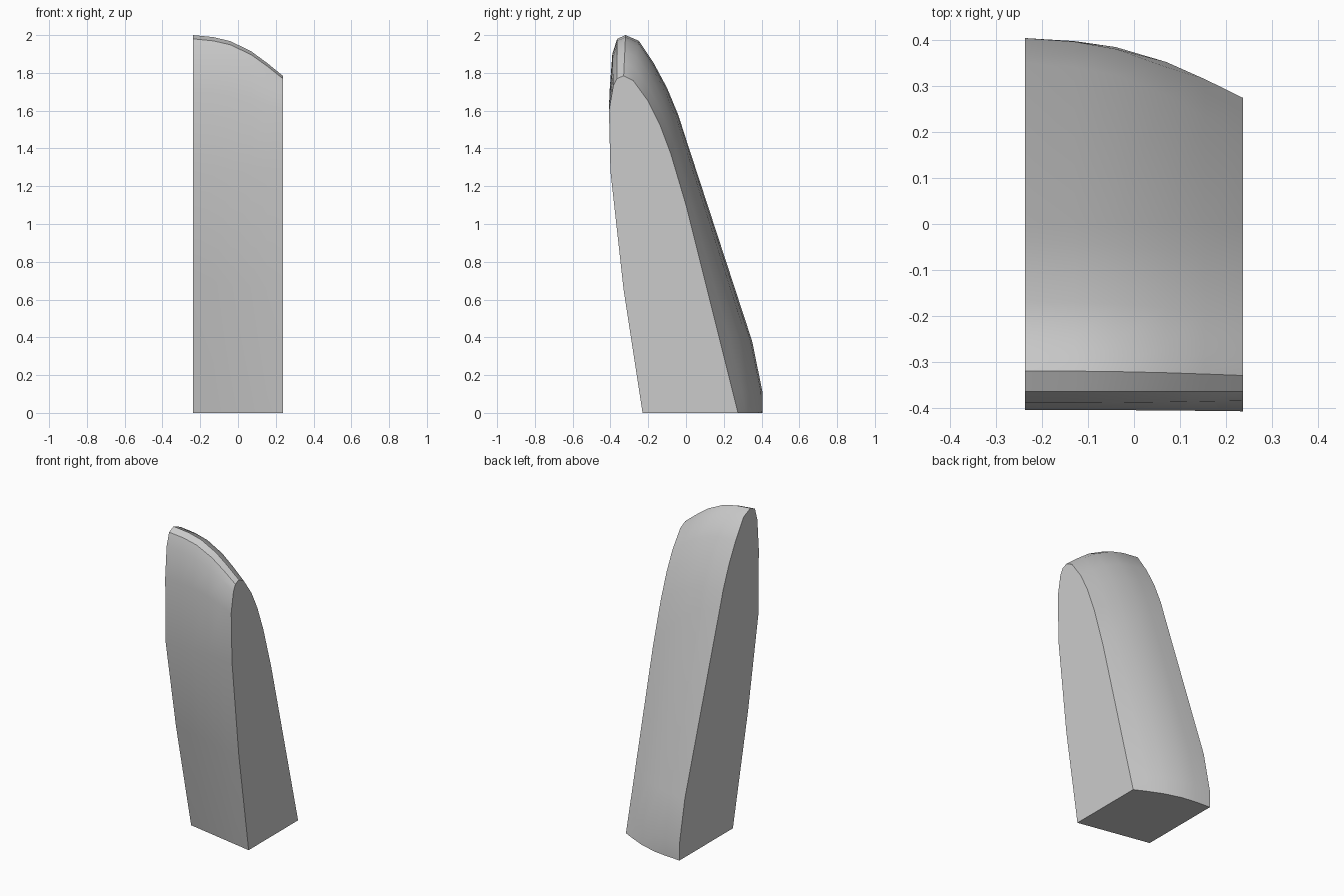
import bpy

if "Cube" in bpy.data.objects:
    bpy.data.objects.remove(bpy.data.objects["Cube"])

# Side profiles (y, z), from front foot over the crest to back foot
LEFT = [(-.14, 0), (-.295, .7), (-.40, 1.28), (-.405, 1.7), (-.39, 1.9),
        (-.365, 1.98), (-.32, 2.0), (-.25, 1.97), (-.17, 1.85), (-.1, 1.72),
        (-.04, 1.575), (0, 1.45), (.35, .38), (.405, .11), (.405, 0)]
RIGHT = [(-.23, 0), (-.33, .65), (-.40, 1.28), (-.408, 1.6), (-.385, 1.73),
         (-.365, 1.77), (-.33, 1.785), (-.28, 1.76), (-.2, 1.65), (-.14, 1.53),
         (-.08, 1.37), (0, 1.1), (.18, .38), (.2475, .11), (.275, 0)]
HALF = .237
# Cross stations: (x, blend towards the right profile for crest and back)
STATIONS = [(-HALF, 0), (-.13, .05), (-.04, .15), (.07, .40), (.155, .69), (HALF, 1)]
FRONT_POINTS = 3  # the front wall blends linearly

n = len(LEFT)
verts, faces = [], []
for x, curve in STATIONS:
    linear = (x + HALF) / (2 * HALF)
    for i, ((ya, za), (yb, zb)) in enumerate(zip(LEFT, RIGHT)):
        f = linear if i < FRONT_POINTS else curve
        verts.append((x, ya + (yb - ya) * f, za + (zb - za) * f))

# Skin between neighbouring sections (wraps round to close the base)
for s in range(len(STATIONS) - 1):
    for i in range(n):
        j = (i + 1) % n
        a, b = s * n, (s + 1) * n
        faces.append((a + i, b + i, b + j, a + j))
# Flat side caps
last = (len(STATIONS) - 1) * n
faces.append(tuple(range(n)))
faces.append(tuple(last + i for i in reversed(range(n))))

mesh = bpy.data.meshes.new("curved_slab")
mesh.from_pydata(verts, [], faces)
import bmesh
bm = bmesh.new()
bm.from_mesh(mesh)
bmesh.ops.recalc_face_normals(bm, faces=bm.faces)
bm.to_mesh(mesh)
bm.free()

slab = bpy.data.objects.new("curved_slab", mesh)
bpy.context.collection.objects.link(slab)
bpy.context.view_layer.objects.active = slab
slab.select_set(True)
bpy.ops.object.shade_smooth_by_angle(angle=.6)
